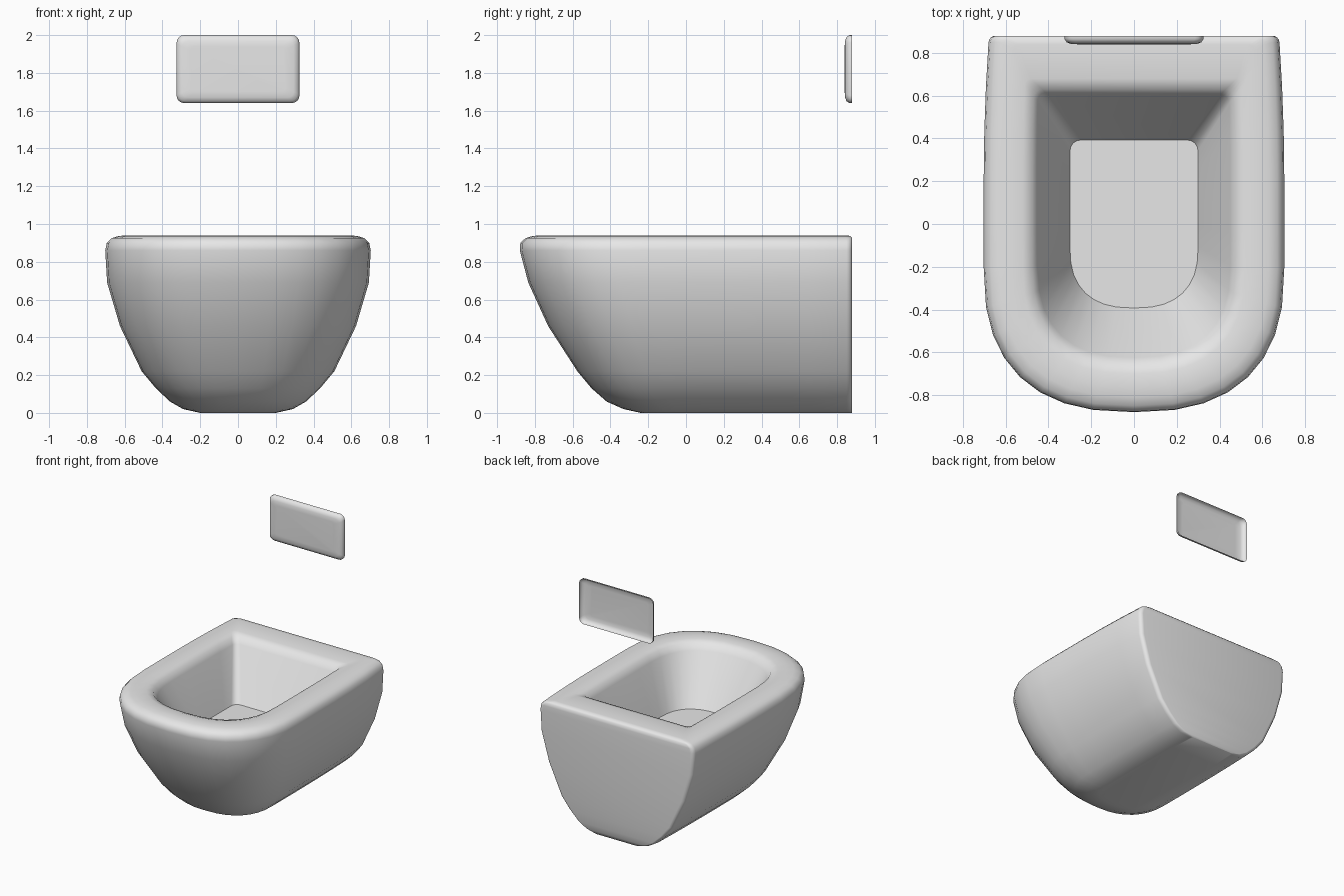
import bpy
import bmesh
from math import sin, cos, pi

if "Cube" in bpy.data.objects:
    bpy.data.objects.remove(bpy.data.objects["Cube"], do_unlink=True)

ceramic = bpy.data.materials.new("grey_ceramic")
ceramic.use_nodes = True
GREY = (0.8, 0.8, 0.8, 1.0)
ceramic.diffuse_color = GREY
ceramic.node_tree.nodes["Principled BSDF"].inputs["Base Color"].default_value = GREY


def u_ring(z, w, front, back, r):
    """Closed U-shaped outline: square back with rounded corners, rounded nose."""
    n = 2.5
    mid = front + 0.96 * w
    half = []
    for i in range(5):
        a = pi / 2 * (1 - i / 4)
        half.append((w - r + r * cos(a), back - r + r * sin(a)))
    for i in range(1, 5):
        half.append((w, back - r + (mid - back + r) * i / 5))
    for i in range(9):
        a = pi / 2 * i / 8
        half.append((w * max(cos(a), 0) ** (2 / n), mid - (mid - front) * sin(a) ** (2 / n)))
    # sides draw in slightly towards the wall
    half = [(x * (1 - 0.035 * (max(y - 0.2, 0) / 0.68) ** 2), y) for x, y in half]
    half[-1] = (0, front)
    ring = half + [(-x, y) for x, y in reversed(half[:-1])]
    return [(x, y, z) for x, y in ring]


def rect_ring(y, w, h, r, zc):
    """Rounded rectangle standing upright at depth y."""
    ring = []
    for k, (sx, sz) in enumerate([(1, 1), (-1, 1), (-1, -1), (1, -1)]):
        for i in range(5):
            a = pi / 2 * (k + i / 4)
            ring.append((sx * (w - r) + r * cos(a), y, zc + sz * (h - r) + r * sin(a)))
    return ring


def loft(name, rings, cap_first=False, cap_last=False):
    bm = bmesh.new()
    loops = [[bm.verts.new(p) for p in ring] for ring in rings]
    for a, b in zip(loops, loops[1:]):
        for i in range(len(a)):
            j = (i + 1) % len(a)
            bm.faces.new((a[i], a[j], b[j], b[i]))
    if cap_first:
        bm.faces.new(loops[0])
    if cap_last:
        bm.faces.new(loops[-1])
    bmesh.ops.recalc_face_normals(bm, faces=bm.faces)
    for f in bm.faces:
        f.smooth = True
    mesh = bpy.data.meshes.new(name)
    bm.to_mesh(mesh)
    bm.free()
    mesh.materials.append(ceramic)
    obj = bpy.data.objects.new(name, mesh)
    bpy.context.collection.objects.link(obj)
    return obj


# bowl: up the outside, over the rim and down the inside (z, half width, front, back, corner)
profile = [
    (0, 0.20, -0.24, 0.88, 0.02),
    (0.02, 0.29, -0.33, 0.88, 0.03),
    (0.06, 0.36, -0.42, 0.88, 0.03),
    (0.13, 0.435, -0.50, 0.88, 0.03),
    (0.22, 0.51, -0.575, 0.88, 0.03),
    (0.46, 0.625, -0.73, 0.88, 0.03),
    (0.69, 0.693, -0.835, 0.88, 0.03),
    (0.86, 0.703, -0.88, 0.88, 0.03),
    (0.90, 0.695, -0.877, 0.88, 0.03),
    (0.925, 0.67, -0.85, 0.88, 0.03),
    (0.937, 0.63, -0.81, 0.87, 0.03),
    (0.94, 0.58, -0.765, 0.84, 0.03),
    (0.94, 0.52, -0.70, 0.68, 0.03),
    (0.925, 0.475, -0.655, 0.63, 0.04),
    (0.88, 0.45, -0.625, 0.605, 0.04),
    (0.52, 0.30, -0.393, 0.393, 0.05),
]
rings = [u_ring(*p) for p in profile]
loft("toilet_bowl", rings, cap_first=True)

# flat floor inside the bowl
loft("bowl_floor", [rings[-1]], cap_last=True)
for p in bpy.data.objects["bowl_floor"].data.polygons:
    if p.normal.z < 0:
        p.flip()

# flush plate on the wall, open at the back
loft("flush_plate", [
    rect_ring(0.88, 0.325, 0.18, 0.04, 1.82),
    rect_ring(0.865, 0.325, 0.18, 0.04, 1.82),
    rect_ring(0.85, 0.315, 0.17, 0.04, 1.82),
    rect_ring(0.842, 0.295, 0.15, 0.03, 1.82),
    rect_ring(0.84, 0.25, 0.12, 0.02, 1.82),
], cap_last=True)
